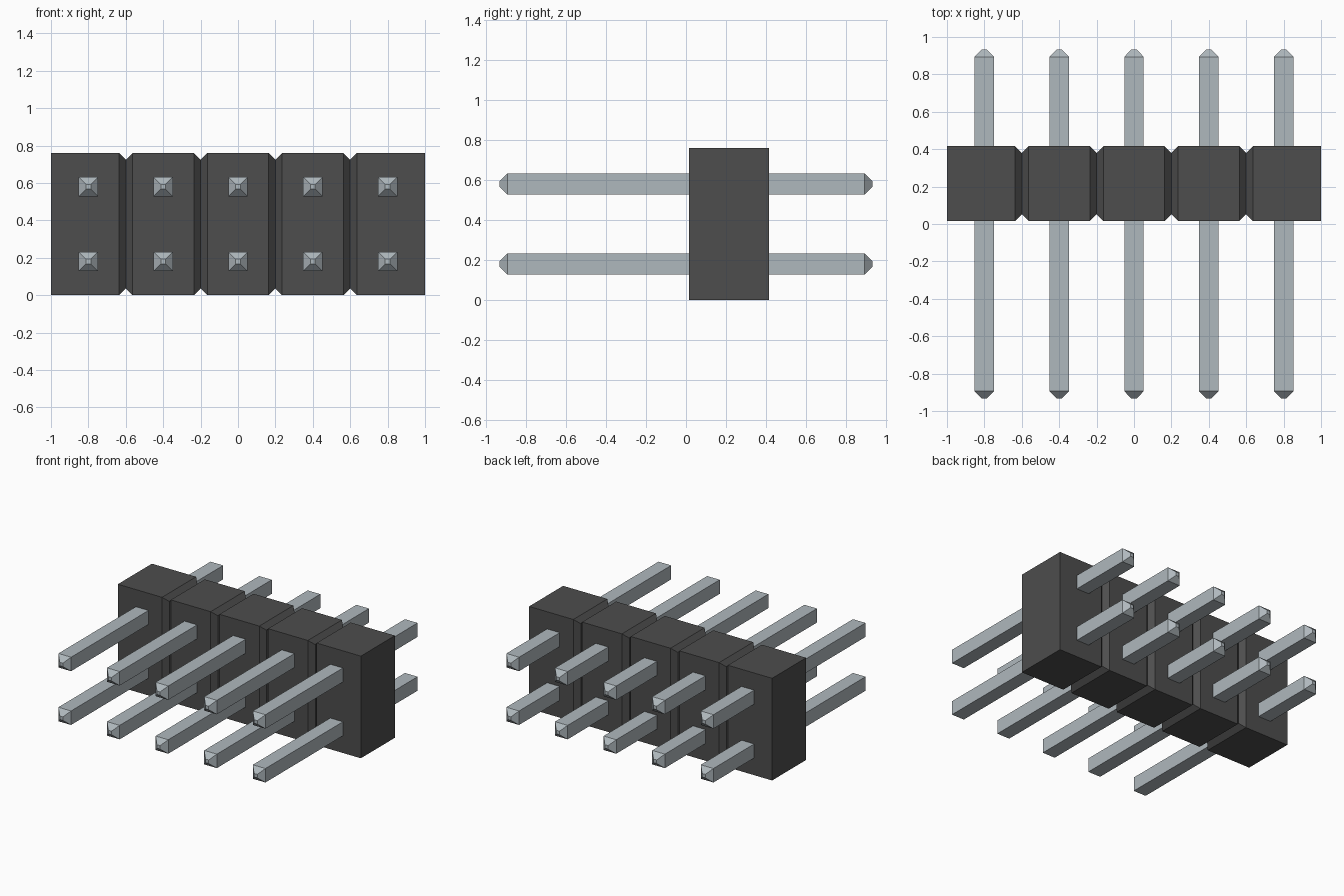
import bpy
import bmesh

cube = bpy.data.objects.get("Cube")
if cube:
    bpy.data.objects.remove(cube, do_unlink=True)


def make_material(name, rgb, roughness):
    mat = bpy.data.materials.new(name)
    mat.use_nodes = True
    mat.diffuse_color = (*rgb, 1)
    bsdf = mat.node_tree.nodes["Principled BSDF"]
    bsdf.inputs["Base Color"].default_value = (*rgb, 1)
    bsdf.inputs["Roughness"].default_value = roughness
    return mat


def loft(name, rings, mat):
    """Skin a list of four-point rings and cap both ends."""
    bm = bmesh.new()
    loops = [[bm.verts.new(p) for p in ring] for ring in rings]
    for a, b in zip(loops, loops[1:]):
        for i in range(4):
            j = (i + 1) % 4
            bm.faces.new((a[i], a[j], b[j], b[i]))
    bm.faces.new(loops[0])
    bm.faces.new(loops[-1])
    bmesh.ops.recalc_face_normals(bm, faces=bm.faces)
    mesh = bpy.data.meshes.new(name)
    bm.to_mesh(mesh)
    bm.free()
    mesh.materials.append(mat)
    obj = bpy.data.objects.new(name, mesh)
    bpy.context.collection.objects.link(obj)
    return obj


black_plastic = make_material("black plastic", (0.075, 0.075, 0.075), 0.6)
steel = make_material("steel", (0.43, 0.48, 0.51), 0.4)

PITCH = 0.4
GROOVE = 0.036
Y0, Y1, HEIGHT = 0.016, 0.416, 0.76


# Housing: one bar with a V groove running round it between the cells
def housing_ring(x, inset):
    y0, y1, z0, z1 = Y0 + inset, Y1 - inset, inset, HEIGHT - inset
    return [(x, y0, z0), (x, y1, z0), (x, y1, z1), (x, y0, z1)]


rings = [housing_ring(-1, 0)]
for i in range(4):
    x = (i - 1.5) * PITCH
    rings += [housing_ring(x - GROOVE, 0), housing_ring(x, GROOVE), housing_ring(x + GROOVE, 0)]
rings.append(housing_ring(1, 0))
loft("housing", rings, black_plastic)


# Pins: square rods with blunt pyramid tips, two rows of five
def pin_ring(y, r):
    return [(-r, y, -r), (r, y, -r), (r, y, r), (-r, y, r)]


pin_profile = [(-0.934, 0.013), (-0.894, 0.052), (0.894, 0.052), (0.934, 0.013)]
for row, z in (("lower", 0.18), ("upper", 0.58)):
    for i in range(5):
        pin = loft(f"{row}_pin_{i + 1}", [pin_ring(y, r) for y, r in pin_profile], steel)
        pin.location = ((i - 2) * PITCH, 0, z)
